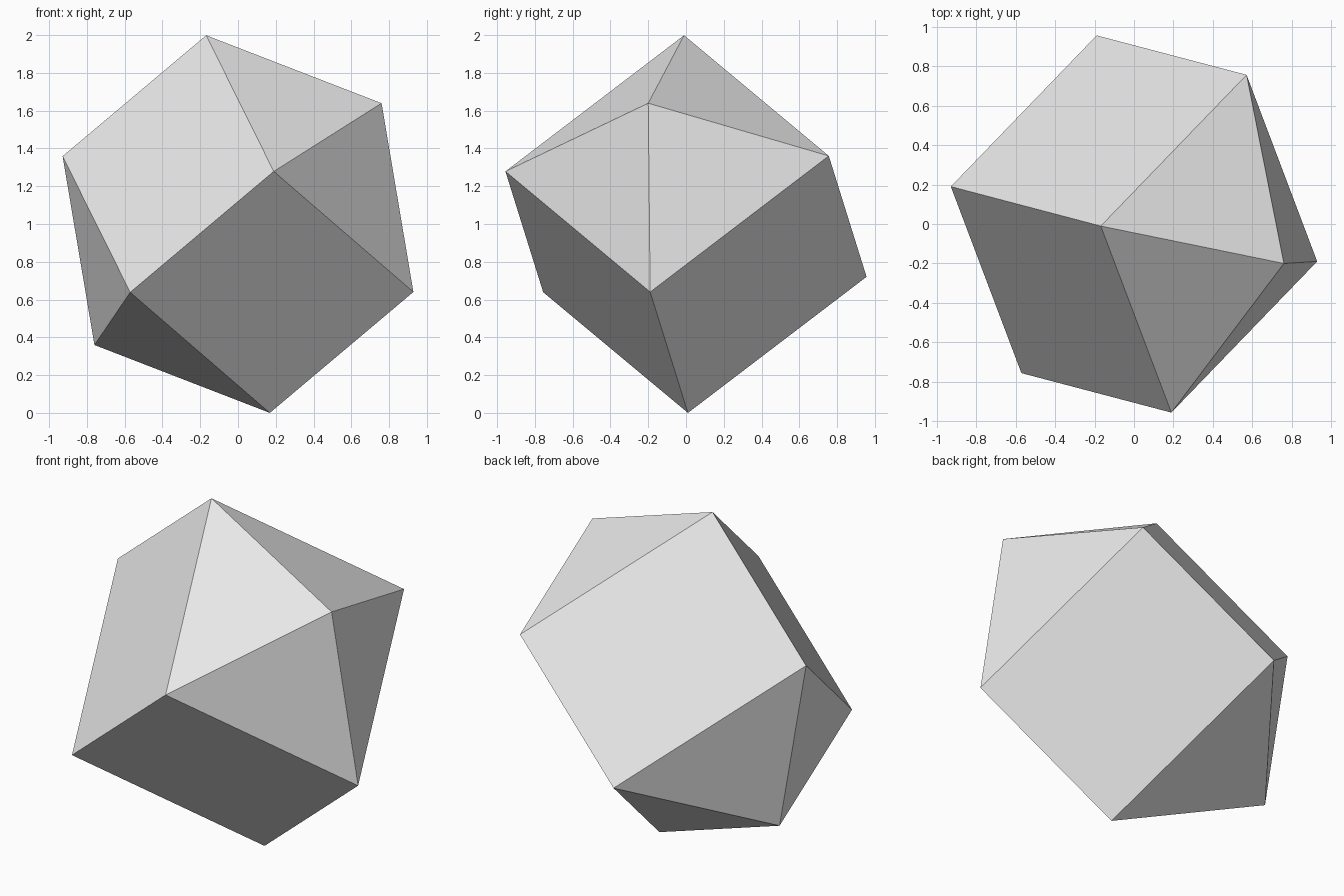
import bpy
import bmesh
from mathutils import Matrix, Vector

if "Cube" in bpy.data.objects:
    bpy.data.objects.remove(bpy.data.objects["Cube"])

# Single flat grey
grey = bpy.data.materials.new("light grey")
grey.diffuse_color = (0.8, 0.8, 0.8, 1)
grey.use_nodes = True
grey.node_tree.nodes["Principled BSDF"].inputs["Base Color"].default_value = grey.diffuse_color

# Coarse sphere: four sides, three bands (square prism with a pyramid at each end)
bm = bmesh.new()
bmesh.ops.create_uvsphere(bm, u_segments=4, v_segments=3, radius=1.0136)

# Tilt: pole axis leans right, one corner points almost straight up
pole = Vector((0.76, -0.20, 0.64)).normalized()
corner = Vector((-0.55, 0.09, 0.68))
corner = (corner - corner.dot(pole) * pole).normalized()
tilt = Matrix((corner, pole.cross(corner), pole)).transposed().to_4x4()
bm.transform(tilt)

# Rest the lowest corner on the ground
lowest = min(v.co.z for v in bm.verts)
bm.transform(Matrix.Translation((0, 0, -lowest)))
bmesh.ops.recalc_face_normals(bm, faces=bm.faces)

mesh = bpy.data.meshes.new("faceted_rock")
bm.to_mesh(mesh)
bm.free()
mesh.materials.append(grey)
rock = bpy.data.objects.new("faceted_rock", mesh)
bpy.context.collection.objects.link(rock)
